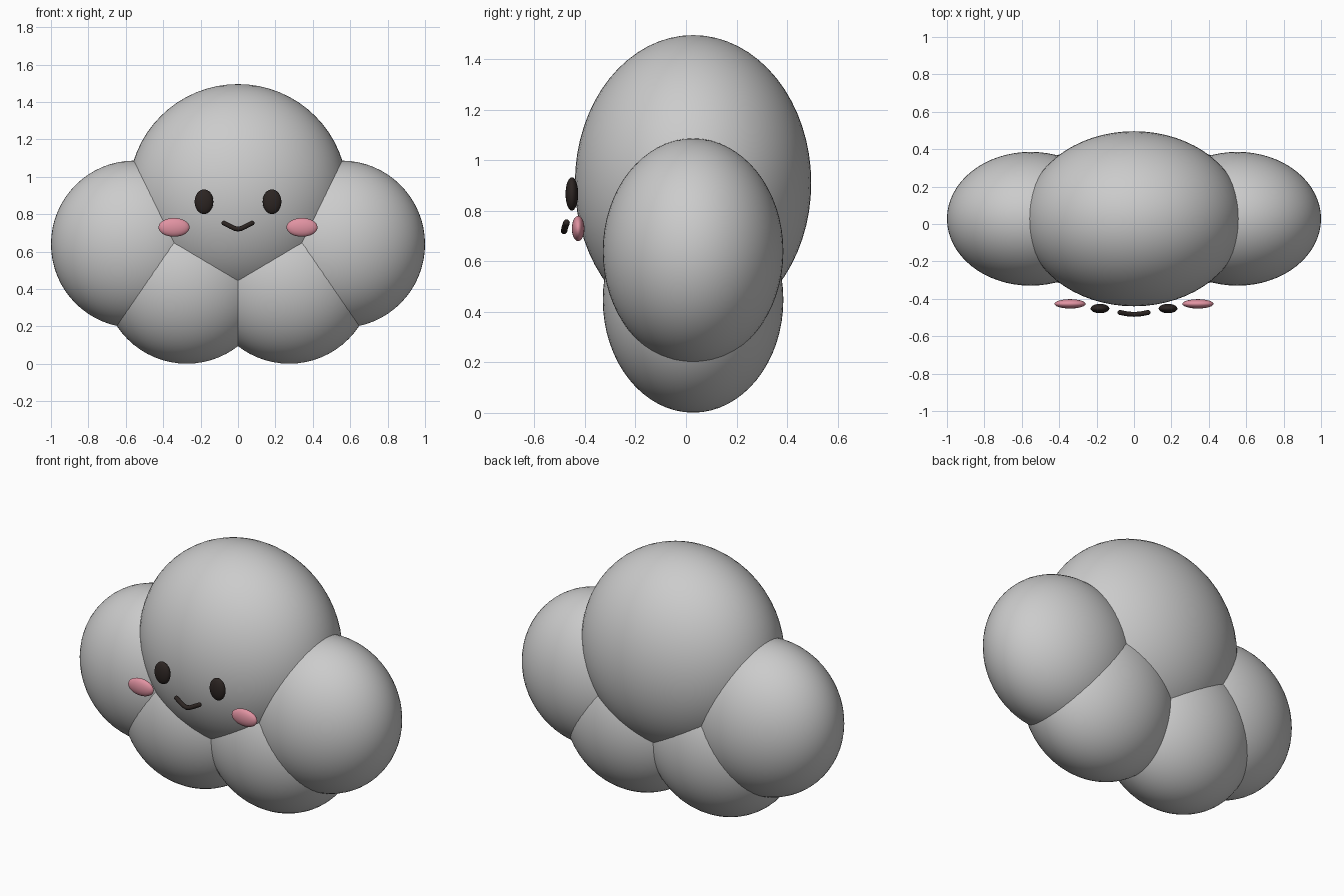
import bpy

if "Cube" in bpy.data.objects:
    bpy.data.objects.remove(bpy.data.objects["Cube"])


def material(name, rgb):
    m = bpy.data.materials.new(name)
    m.diffuse_color = (*rgb, 1)
    m.use_nodes = True
    m.node_tree.nodes["Principled BSDF"].inputs["Base Color"].default_value = m.diffuse_color
    return m


dark = material("dark_brown", (0.025, 0.018, 0.016))
pink = material("blush_pink", (0.75, 0.29, 0.36))


def ellipsoid(name, loc, radii, mat=None, segs=64, rings=32):
    bpy.ops.mesh.primitive_uv_sphere_add(segments=segs, ring_count=rings, radius=1, location=loc)
    ob = bpy.context.object
    ob.name = name
    ob.scale = radii
    bpy.ops.object.transform_apply(location=False, rotation=False, scale=True)
    bpy.ops.object.shade_smooth()
    if mat:
        ob.data.materials.append(mat)
    return ob


def puff(name, x, z, r):
    # cloud lobes are flattened front to back
    return ellipsoid(name, (x, 0.028, z), (r, r * 0.8, r))


# Cloud body
puff("top_puff", 0, 0.911, 0.585)
for side, s in (("left", -1), ("right", 1)):
    puff(side + "_side_puff", s * 0.553, 0.64, 0.447)
    puff(side + "_lower_puff", s * 0.274, 0.448, 0.447)
    # Face details
    ellipsoid(side + "_eye", (s * 0.182, -0.452, 0.867), (0.05, 0.025, 0.066), dark, 32, 16)
    ellipsoid(side + "_cheek", (s * 0.342, -0.427, 0.73), (0.083, 0.025, 0.05), pink, 32, 16)

# Smile: a bevelled curve with rounded ends
half = [(0.075, -0.473, 0.753), (0.04, -0.480, 0.735), (0.018, -0.482, 0.724)]
path = [(-x, y, z) for x, y, z in half] + [(0, -0.483, 0.721)] + half[::-1]
curve = bpy.data.curves.new("smile", "CURVE")
curve.dimensions = "3D"
curve.bevel_depth = 0.013
curve.bevel_resolution = 4
curve.use_fill_caps = True
spline = curve.splines.new("POLY")
spline.points.add(len(path) - 1)
for p, co in zip(spline.points, path):
    p.co = (*co, 1)
curve.materials.append(dark)
smile = bpy.data.objects.new("smile", curve)
bpy.context.collection.objects.link(smile)
for side, s in (("left", -1), ("right", 1)):
    x, y, z = half[0]
    ellipsoid(side + "_smile_end", (s * x, y, z), (0.013,) * 3, dark, 16, 8)
